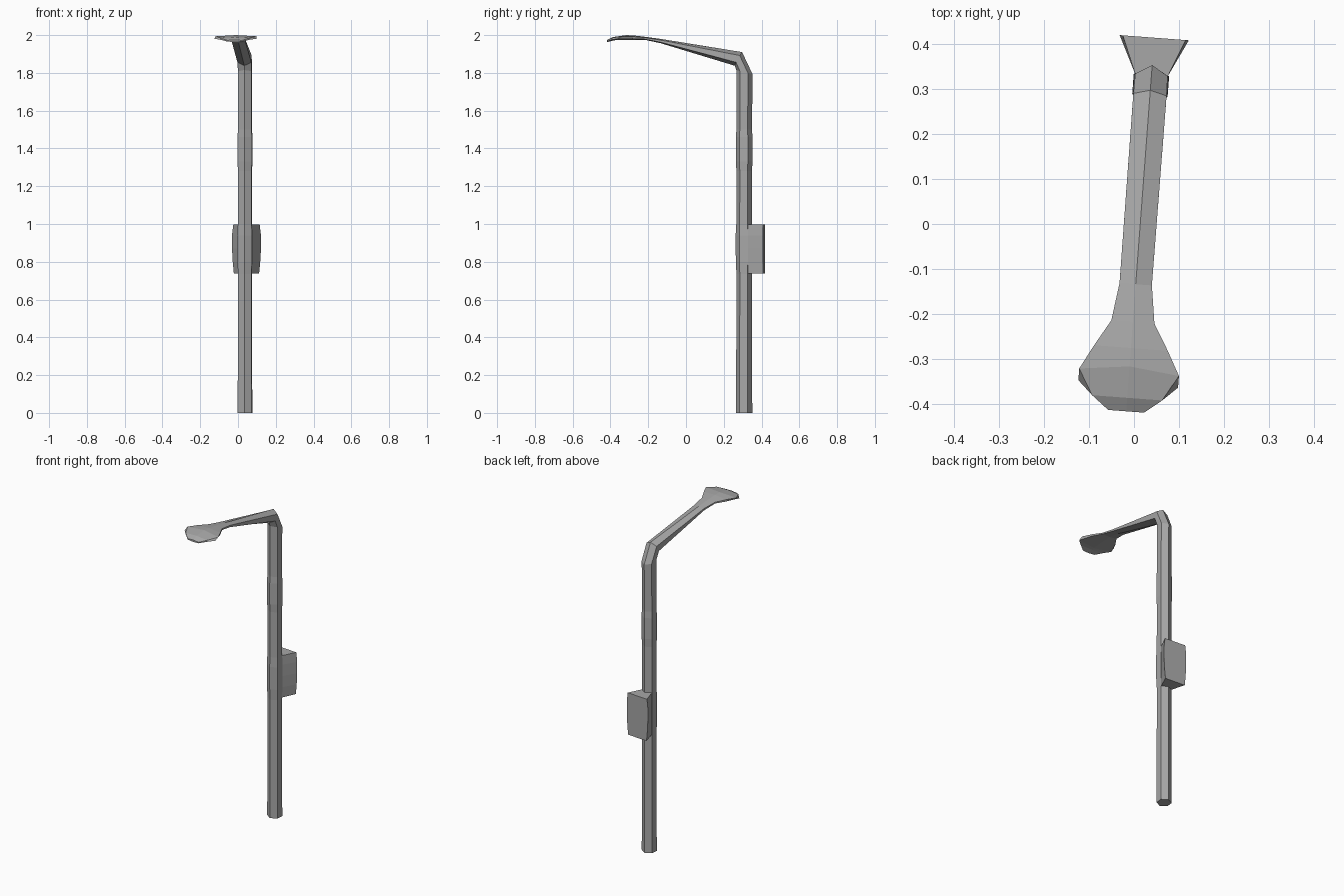
import bpy, bmesh
from math import radians
from mathutils import Matrix, Vector

if "Cube" in bpy.data.objects:
    bpy.data.objects.remove(bpy.data.objects["Cube"])

# Everything shares the post axis and is turned slightly about it
AXIS_X, AXIS_Y = 0.037, 0.308
PLACE = Matrix.Translation((AXIS_X, AXIS_Y, 0)) @ Matrix.Rotation(radians(-4.3), 4, 'Z')

# Dark grey metal
metal = bpy.data.materials.new("dark_grey_metal")
metal.diffuse_color = (0.39, 0.39, 0.39, 1)
metal.use_nodes = True
metal.node_tree.nodes["Principled BSDF"].inputs["Base Color"].default_value = metal.diffuse_color


def loft(name, rings):
    """Skin a list of equal-sized point rings and cap both ends."""
    bm = bmesh.new()
    loops = [[bm.verts.new(PLACE @ Vector((x, y - AXIS_Y, z))) for x, y, z in r] for r in rings]
    n = len(loops[0])
    for a, b in zip(loops, loops[1:]):
        for i in range(n):
            j = (i + 1) % n
            bm.faces.new((a[i], a[j], b[j], b[i]))
    bm.faces.new(loops[0])
    bm.faces.new(loops[-1])
    bmesh.ops.recalc_face_normals(bm, faces=bm.faces)
    mesh = bpy.data.meshes.new(name)
    bm.to_mesh(mesh)
    bm.free()
    mesh.materials.append(metal)
    obj = bpy.data.objects.new(name, mesh)
    bpy.context.collection.objects.link(obj)
    return obj


def hex_ring(outer, inner, w):
    """Six-sided section between an outer and inner (y, z) point, half width w."""
    def at(x, t):
        return (x, outer[0] + (inner[0] - outer[0]) * t, outer[1] + (inner[1] - outer[1]) * t)
    return [at(0, 0), at(w, .25), at(w, .75), at(0, 1), at(-w, .75), at(-w, .25)]


def post_ring(z, r):
    return hex_ring((AXIS_Y + r, z), (AXIS_Y - r, z), r * 0.866)


# Post with two swellings, bent over into the tapering arm
post = [post_ring(z, r) for z, r in (
    (0, .043), (.735, .041), (.80, .0445), (.94, .0455), (1.0, .042),
    (1.28, .041), (1.33, .0445), (1.46, .0445), (1.50, .041))]
neck = (-0.135, 1.980), (-0.135, 1.957), .036
post += [hex_ring((.353, 1.792), (.266, 1.815), .036),
         hex_ring((.297, 1.91), (.258, 1.838), .037),
         hex_ring(*neck)]
loft("post_and_arm", post)

# Flattened lamp head
loft("lamp_head", [hex_ring(*neck)] + [hex_ring(p, q, w) for p, q, w in (
    ((-.219, 1.991), (-.219, 1.975), .048),
    ((-.277, 1.998), (-.277, 1.975), .082),
    ((-.318, 2.000), (-.370, 1.974), .111),
    ((-.388, 1.990), (-.388, 1.971), .078),
    ((-.418, 1.975), (-.418, 1.963), .040))])

# Control box flaring out behind the post
loft("control_box", [
    [(-w, .414, z), (w, .414, z), (.036, .33, z), (-.036, .33, z)]
    for z, w in ((.737, .067), (.80, .073), (.87, .077), (.94, .077), (.997, .070))])
